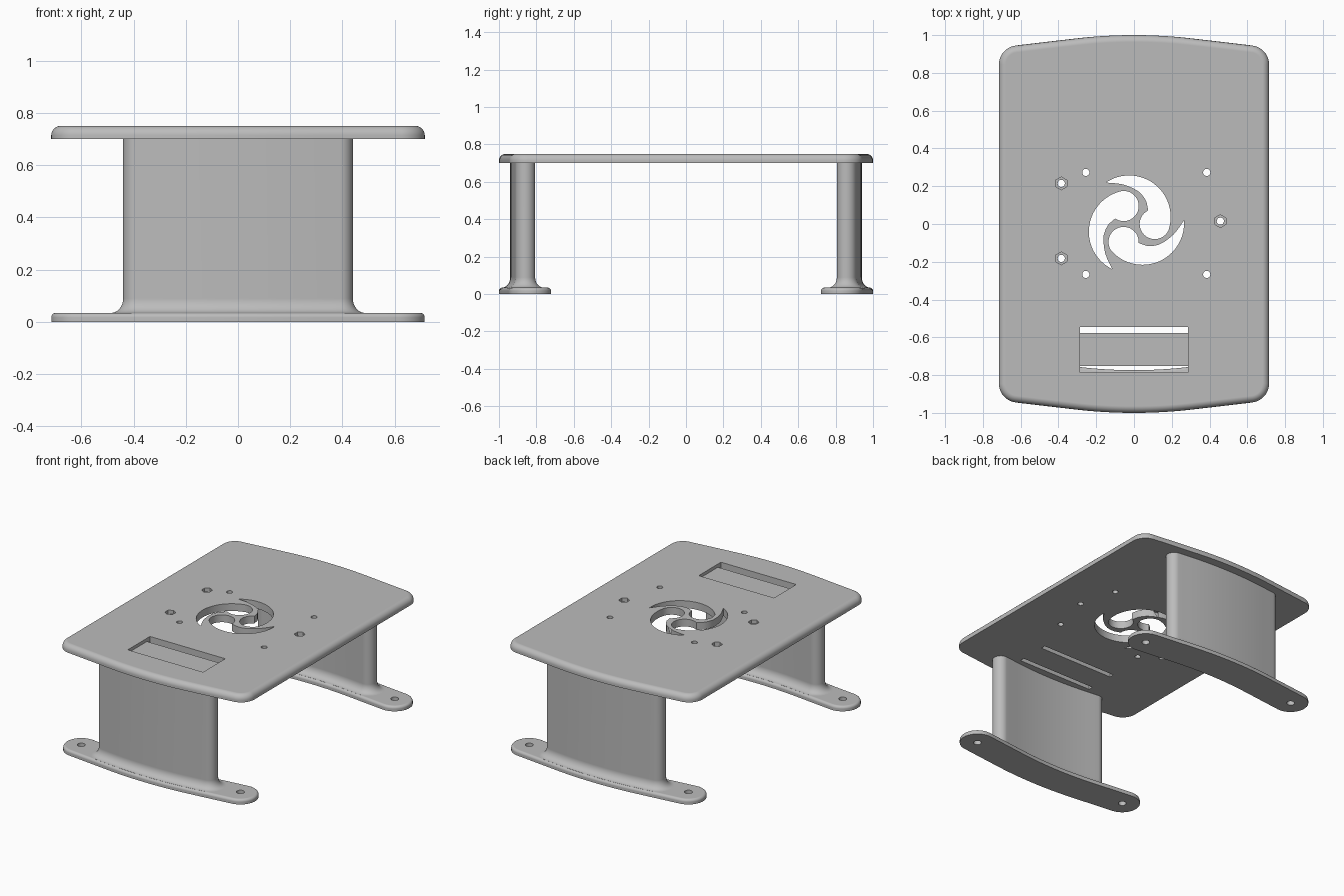
import bpy
import bmesh
from math import sin, cos, atan, radians, pi

cube = bpy.data.objects.get("Cube")
if cube:
    bpy.data.objects.remove(cube)

# One grey for the whole stand
grey = bpy.data.materials.new("plain grey")
grey.use_nodes = True
colour = (0.5, 0.5, 0.5, 1)
grey.diffuse_color = colour
grey.node_tree.nodes["Principled BSDF"].inputs["Base Color"].default_value = colour

SLOPE, BLEND = 0.117, 0.3        # bowed ends: curved middle, straight flanks
PLATE_Z, PLATE_TOP = 0.70, 0.75
FOOT_TOP = 0.034
MID_Y = -0.887                   # centre line of the legs and feet


def bow(x):
    x = abs(x)
    return SLOPE * x * x / (2 * BLEND) if x < BLEND else SLOPE * (x - BLEND / 2)


def tilt(x):
    return atan(SLOPE * max(-1, min(1, x / BLEND)))


def arc(cx, cy, r, start, end, steps):
    return [(cx + r * cos(start + (end - start) * i / steps),
             cy + r * sin(start + (end - start) * i / steps)) for i in range(steps + 1)]


def circle(cx, cy, r, sides=32):
    return arc(cx, cy, r, pi / 2, pi / 2 + 2 * pi, sides)[:-1]


def rect(x0, y0, x1, y1):
    return [(x0, y0), (x1, y0), (x1, y1), (x0, y1)]


def turned(points, angle):
    c, s = cos(angle), sin(angle)
    return [(x * c - y * s, x * s + y * c) for x, y in points]


def strip(half, r):
    """Round-ended strip that follows the bowed front edge."""
    n = 24
    xs = [half * (2 * i / n - 1) for i in range(n + 1)]
    edge = lambda x, k: (x - k * r * sin(tilt(x)), MID_Y + bow(x) + k * r * cos(tilt(x)))
    lower = [edge(x, -1) for x in xs]
    upper = [edge(x, 1) for x in reversed(xs)]
    t, y = tilt(half), MID_Y + bow(half)
    right = arc(half, y, r, t - pi / 2, t + pi / 2, 16)[1:-1]
    left = arc(-half, y, r, pi / 2 - t, 3 * pi / 2 - t, 16)[1:-1]
    return lower + right + upper + left


def plate_outline(inset):
    """Rounded plate with bowed front and back edges."""
    r = 0.1 - inset
    cx, t = 0.715 - 0.1, atan(SLOPE)
    end_x = cx + r * sin(t)
    cy = 1 - inset - bow(end_x) - r * cos(t)
    corner = arc(cx, cy, r, 0, pi / 2 - t, 12)
    n = 30
    edge = [(x, 1 - inset - bow(x)) for x in
            (end_x * (1 - 2 * i / n) for i in range(1, n))]
    half = corner + edge + [(-x, y) for x, y in reversed(corner)]
    return half + turned(half, pi)


def loft(name, rings):
    """Solid through a stack of matching (outline, height) rings."""
    bm = bmesh.new()
    rows = [[bm.verts.new((x, y, z)) for x, y in pts] for pts, z in rings]
    for a, b in zip(rows, rows[1:]):
        for i in range(len(a)):
            j = (i + 1) % len(a)
            bm.faces.new((a[i], a[j], b[j], b[i]))
    bm.faces.new(rows[0][::-1])
    bm.faces.new(rows[-1])
    bmesh.ops.recalc_face_normals(bm, faces=bm.faces)
    mesh = bpy.data.meshes.new(name)
    bm.to_mesh(mesh)
    bm.free()
    mesh.materials.append(grey)
    obj = bpy.data.objects.new(name, mesh)
    bpy.context.collection.objects.link(obj)
    return obj


def activate(obj):
    bpy.ops.object.select_all(action='DESELECT')
    obj.select_set(True)
    bpy.context.view_layer.objects.active = obj


def cut(obj, outline, z0, z1):
    cutter = loft("cutter", [(outline, z0), (outline, z1)])
    cutter.hide_render = True
    activate(obj)
    mod = obj.modifiers.new("cut", 'BOOLEAN')
    mod.operation, mod.solver, mod.object = 'DIFFERENCE', 'EXACT', cutter
    bpy.ops.object.modifier_apply(modifier=mod.name)
    bpy.data.objects.remove(cutter)


def finish(obj):
    activate(obj)
    bpy.ops.object.shade_smooth_by_angle(angle=radians(30))
    mod = obj.modifiers.new("clean shading", 'WEIGHTED_NORMAL')
    mod.keep_sharp = True


def rounded_top(outline, z0, z1, r, steps=7):
    """Rings for a slab whose top edge is rounded."""
    rings = [(outline(0), z0)]
    for i in range(steps + 1):
        a = pi / 2 * i / steps
        rings.append((outline(r * (1 - cos(a))), z1 - r + r * sin(a)))
    return rings


# Table plate
plate = loft("top_plate", rounded_top(plate_outline, PLATE_Z, PLATE_TOP, 0.036))

# Three swirling vent openings
lobe_r, sweep = 0.08, radians(-15)
swirl = arc(-0.026, 0.037, 0.22, sweep, radians(124), 28)
swirl += [(-0.09, 0.215), (-0.06, 0.21), (-0.03, 0.2), (0, 0.187), (0.03, 0.168),
          (0.052, 0.143), (0.067, 0.115)]
swirl += arc(0.11, 0, lobe_r, radians(116), 2 * pi + sweep, 24)[:-1]
for k in range(3):
    cut(plate, turned(swirl, k * 2 * pi / 3), 0.6, 0.8)

# Screw holes, and holes with hexagonal nut pockets
for x in (-0.255, 0.385):
    for y in (-0.267, 0.273):
        cut(plate, circle(x, y, 0.019), 0.6, 0.8)
for x, y in ((-0.385, 0.215), (-0.385, -0.182), (0.457, 0.015)):
    cut(plate, circle(x, y, 0.034, 6), 0.725, 0.8)
    cut(plate, circle(x, y, 0.019), 0.6, 0.8)

# Strap recess with a slit along each long side
cut(plate, rect(-0.285, -0.785, 0.285, -0.545), 0.728, 0.8)
for y0, y1 in ((-0.785, -0.752), (-0.578, -0.545)):
    cut(plate, rect(-0.285, y0, 0.285, y1), 0.6, 0.74)
finish(plate)

# Feet and curved legs at both ends
foot_r, leg_r, flare = 0.113, 0.053, 0.047
foot_x, leg_x = 0.715 - foot_r, 0.44 - leg_r
for end, angle in (("front", 0), ("back", pi)):
    foot = loft(end + "_foot", rounded_top(
        lambda d: turned(strip(foot_x, foot_r - d), angle), 0, FOOT_TOP, 0.017, 5))
    for side in (-1, 1):
        hole = circle(side * foot_x, MID_Y + bow(foot_x), 0.025)
        cut(foot, turned(hole, angle), -0.1, 0.1)
    finish(foot)

    rings = [(turned(strip(leg_x, leg_r + flare), angle), FOOT_TOP - 0.004)]
    for i in range(9):
        a = pi / 2 * i / 8
        r = leg_r + flare * (1 - sin(a))
        rings.append((turned(strip(leg_x, r), angle), FOOT_TOP + 0.055 * (1 - cos(a))))
    rings.append((turned(strip(leg_x, leg_r), angle), PLATE_Z + 0.004))
    finish(loft(end + "_leg", rings))
